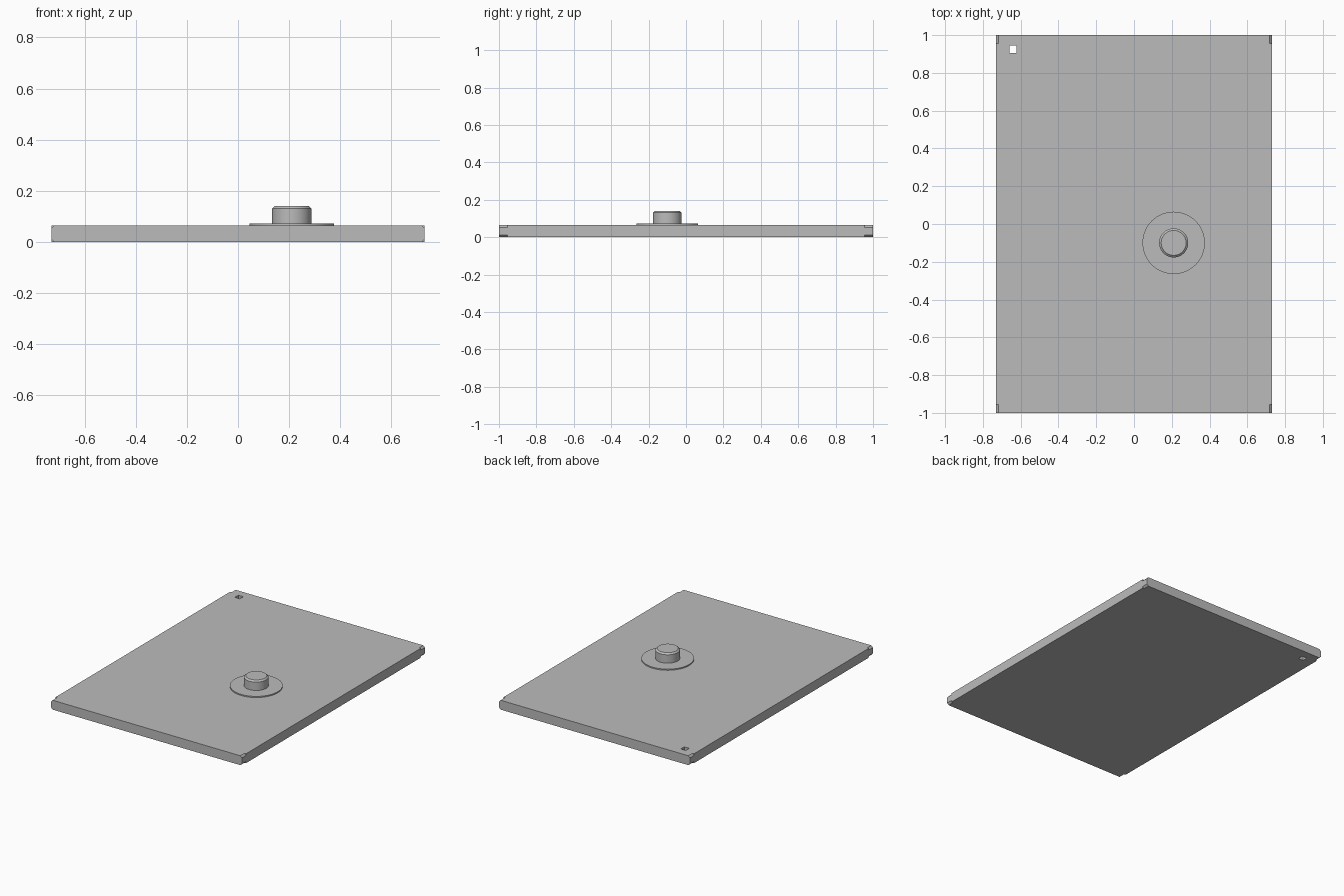
import bpy, bmesh, math
from mathutils import Matrix

if "Cube" in bpy.data.objects:
    bpy.data.objects.remove(bpy.data.objects["Cube"], do_unlink=True)

HALF_X, HALF_Y, TOP = 0.73, 1.0, 0.065
KNOB_X, KNOB_Y = 0.21, -0.10

grey = bpy.data.materials.new("plain grey")
grey.use_nodes = True
grey.diffuse_color = (0.5, 0.5, 0.5, 1)
grey.node_tree.nodes["Principled BSDF"].inputs["Base Color"].default_value = (0.5, 0.5, 0.5, 1)


def make_object(name, bm):
    bmesh.ops.recalc_face_normals(bm, faces=bm.faces)
    mesh = bpy.data.meshes.new(name)
    bm.to_mesh(mesh)
    bm.free()
    mesh.materials.append(grey)
    obj = bpy.data.objects.new(name, mesh)
    bpy.context.collection.objects.link(obj)
    return obj


def add_box(bm, center, size, turn=0.0):
    matrix = (Matrix.Translation(center) @ Matrix.Rotation(turn, 4, 'Y')
              @ Matrix.Diagonal((*size, 1)))
    bmesh.ops.create_cube(bm, size=1, matrix=matrix)


def turned_part(name, profile, steps=64):
    """Spin a radius/height profile around the knob axis."""
    bm = bmesh.new()
    verts = [bm.verts.new((r, 0, z)) for r, z in profile]
    edges = [bm.edges.new(pair) for pair in zip(verts, verts[1:])]
    bmesh.ops.spin(bm, geom=verts + edges, cent=(0, 0, 0), axis=(0, 0, 1),
                   angle=math.tau, steps=steps)
    bmesh.ops.remove_doubles(bm, verts=bm.verts, dist=0.0001)
    bmesh.ops.translate(bm, verts=bm.verts, vec=(KNOB_X, KNOB_Y, 0))
    obj = make_object(name, bm)
    bpy.ops.object.select_all(action='DESELECT')
    bpy.context.view_layer.objects.active = obj
    obj.select_set(True)
    bpy.ops.object.shade_smooth_by_angle(angle=math.radians(30))
    return obj


# Flat panel
bm = bmesh.new()
add_box(bm, (0, 0, TOP / 2), (HALF_X * 2, HALF_Y * 2, TOP))
panel = make_object("panel", bm)

# Cutter: short corner chamfers along the long sides, and the square hole
bm = bmesh.new()
chamfer = 0.012 * math.sqrt(2)
for sx in (-1, 1):
    for sy in (-1, 1):
        for z in (0, TOP):
            add_box(bm, (sx * HALF_X, sy * HALF_Y, z),
                    (chamfer, 0.09, chamfer), math.pi / 4)
add_box(bm, (-0.64, 0.925, TOP / 2), (0.038, 0.038, 0.2))
cutter = make_object("panel_cutter", bm)
cutter.hide_render = True
cutter.hide_set(True)

cut = panel.modifiers.new("cuts", 'BOOLEAN')
cut.operation = 'DIFFERENCE'
cut.solver = 'EXACT'
cut.object = cutter

# Thin round flange and chamfered knob
turned_part("flange", [(0, TOP), (0.165, TOP), (0.165, 0.073), (0, 0.073)])
turned_part("knob", [(0, 0.073), (0.077, 0.073), (0.077, 0.131), (0.066, 0.141), (0, 0.141)])
